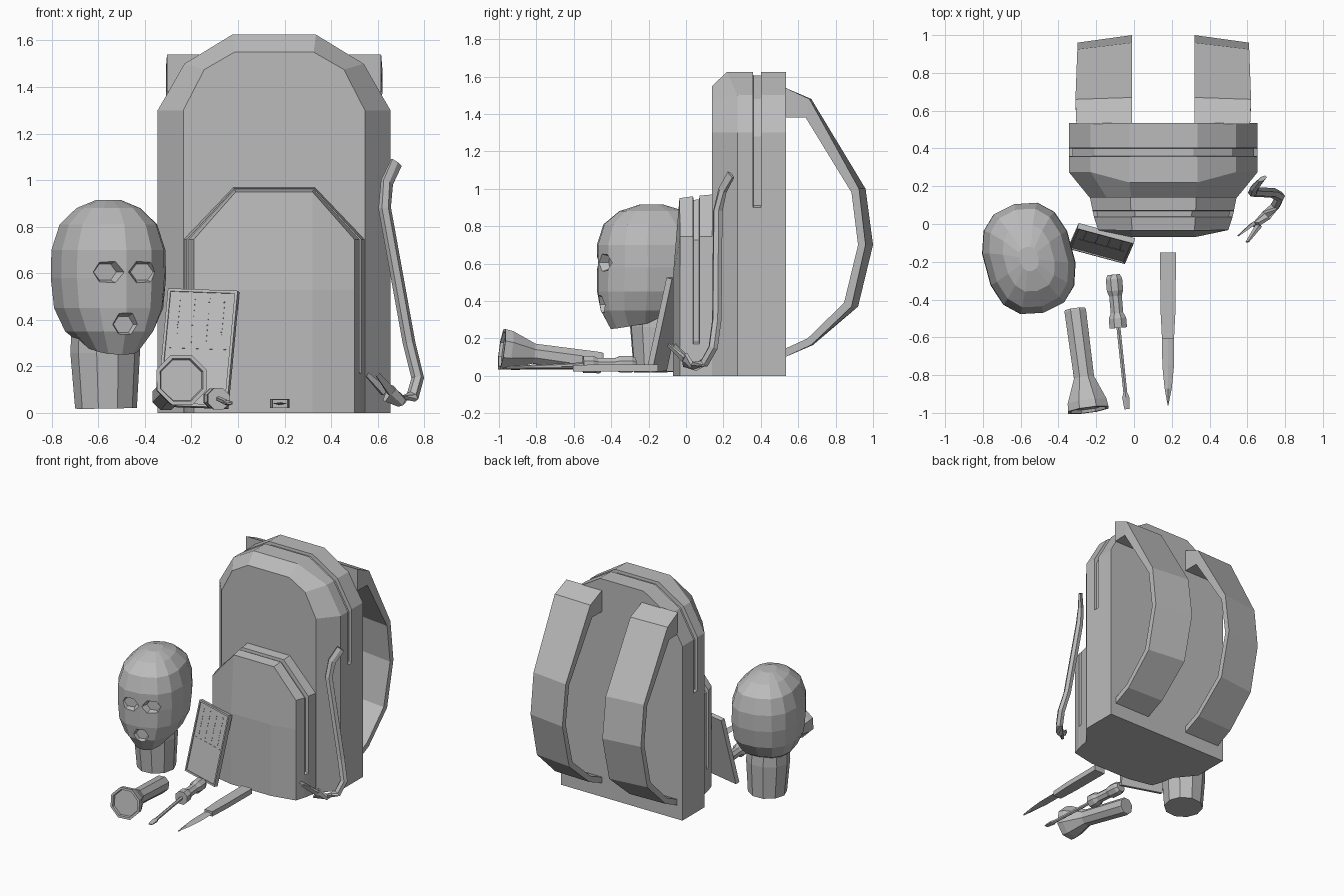
import bpy, bmesh, math
from mathutils import Vector, Matrix

if "Cube" in bpy.data.objects:
    bpy.data.objects.remove(bpy.data.objects["Cube"])

grey = bpy.data.materials.new("plain_grey")
grey.diffuse_color = (0.5, 0.5, 0.5, 1)
grey.use_nodes = True
grey.node_tree.nodes["Principled BSDF"].inputs["Base Color"].default_value = grey.diffuse_color


def loft(name, rings, matrix=None):
    """Skin closed rings of points and cap both ends."""
    bm = bmesh.new()
    rows = [[bm.verts.new(p) for p in r] for r in rings]
    n = len(rows[0])
    for a, b in zip(rows, rows[1:]):
        for i in range(n):
            j = (i + 1) % n
            bm.faces.new((a[i], a[j], b[j], b[i]))
    bm.faces.new(rows[0][::-1])
    bm.faces.new(rows[-1])
    bmesh.ops.recalc_face_normals(bm, faces=bm.faces)
    if matrix:
        bm.transform(matrix)
    me = bpy.data.meshes.new(name)
    bm.to_mesh(me)
    bm.free()
    me.materials.append(grey)
    ob = bpy.data.objects.new(name, me)
    bpy.context.collection.objects.link(ob)
    return ob


def ring(n, rx, ry, z, start=0.0):
    """Regular polygon in local xy at height z."""
    return [(rx * math.cos(start + 2 * math.pi * i / n),
             ry * math.sin(start + 2 * math.pi * i / n), z) for i in range(n)]


def spindle(name, a, b, profile, n):
    """Turned part from a to b; profile = (distance along axis, radius x, radius y)."""
    a, b = Vector(a), Vector(b)
    m = Matrix.Translation(a) @ (b - a).to_track_quat('Z', 'Y').to_matrix().to_4x4()
    length = (b - a).length
    return loft(name, [ring(n, rx, ry, t * length, math.pi / n) for t, rx, ry in profile], m)


def sweep(name, path, sizes, n):
    """Polygon section carried along a path."""
    pts = [Vector(p) for p in path]
    rings = []
    for i, p in enumerate(pts):
        d = (pts[min(i + 1, len(pts) - 1)] - pts[max(i - 1, 0)]).normalized()
        side = Vector((0.8, 0.6, 0))
        u = (side - d * side.dot(d)).normalized()
        v = d.cross(u)
        w, h = sizes[i]
        rings.append([p + u * x + v * y for x, y, _ in ring(n, w, h, 0, math.pi / n)])
    return loft(name, rings)


def box(name, size, centre, matrix):
    x, y, z = (s / 2 for s in size)
    rings = [[(sx * x, sy * y, h) for sx, sy in ((-1, -1), (1, -1), (1, 1), (-1, 1))] for h in (-z, z)]
    return loft(name, rings, matrix @ Matrix.Translation(centre))


CX = 0.155  # centre line of the bag


def arch(half, y, groove=0.0, from_z=9, top_y=None):
    """Mirrored arch outline at depth y, pulled in above from_z for a zip groove."""
    pts = [(x - (groove if z > from_z else 0), z - (groove if z > 1.05 * from_z + 0.05 else 0), z)
           for x, z in half]
    last = len(pts) - 1
    right = [(CX + x, top_y if top_y is not None and i == last else y, z)
             for i, (x, z, _) in enumerate(pts)]
    return right + [(2 * CX - x, yy, z) for x, yy, z in reversed(right)]


# main compartment with zip groove
full = [(0.5, 0), (0.5, 0.9), (0.5, 0.91), (0.5, 1.30), (0.385, 1.50), (0.18, 1.625)]
front = [(0.39, 0), (0.39, 0.9), (0.39, 0.91), (0.39, 1.30), (0.30, 1.475), (0.17, 1.55)]
loft("bag_body", [arch(full, 0.535), arch(full, 0.402), arch(full, 0.40, 0.02, 0.905),
                  arch(full, 0.36, 0.02, 0.905), arch(full, 0.358),
                  arch(full, 0.275, top_y=0.22), arch(front, 0.14)])

# front pocket with zip groove
def pocket_half(t):
    w = 0.39 - 0.045 * t
    z = 0.97 - 0.02 * t
    return [(w, 0), (w, 0.17), (w, 0.18), (w, 0.745), (0.175 - 0.01 * t, z)]

loft("front_pocket", [arch(pocket_half(t), y, g, 0.175) for y, t, g in
                      ((0.15, 0, 0), (0.072, 0.35, 0), (0.07, 0.35, 0.02), (0.04, 0.5, 0.02),
                       (0.038, 0.5, 0), (-0.03, 1, 0))])

# gently bowed panel on the pocket front
loft("pocket_panel", [[(CX + x, a, 0), (CX + x, b, 0.53), (CX + x, c, top),
                       (CX + x, -0.025, top), (CX + x, -0.025, 0)]
                      for x, a, b, c, top in ((-0.345, -0.032, -0.032, -0.031, 0.745),
                                              (-0.165, -0.07, -0.07, -0.035, 0.95),
                                              (0.165, -0.07, -0.07, -0.035, 0.95),
                                              (0.345, -0.032, -0.032, -0.031, 0.745))])

# shoulder straps: outer y, z, inner y, z, outer edge x, tilt
strap = [(0.53, 1.54, 0.53, 1.38, 0.46, 0), (0.67, 1.48, 0.65, 1.38, 0.465, 0.01),
         (0.96, 1.00, 0.92, 0.98, 0.455, 0.035), (1.00, 0.70, 0.96, 0.70, 0.455, 0.04),
         (0.92, 0.37, 0.88, 0.39, 0.455, 0.035), (0.68, 0.165, 0.66, 0.20, 0.455, 0.01),
         (0.53, 0.10, 0.53, 0.145, 0.455, 0)]
for side, s in (("left", -1), ("right", 1)):
    loft("shoulder_strap_" + side,
         [[(CX + s * 0.165, yo, zo), (CX + s * xo, yo - k, zo),
           (CX + s * xo, yi - k, zi), (CX + s * 0.165, yi, zi)]
          for yo, zo, yi, zi, xo, k in strap])

# masked head, turned a little to the right
turn = Matrix.Translation((-0.557, -0.18, 0)) @ Matrix.Rotation(math.radians(15), 4, 'Z')


def head_ring(z, w, f, b):
    out = []
    for i in range(14):
        a = 2 * math.pi * (i + 0.5) / 14
        c, s = math.cos(a), math.sin(a)
        c, s = (math.copysign(abs(v) ** 0.82, v) for v in (c, s))
        # underside of the jaw drops toward the chin
        out.append((w * c, s * (b if s > 0 else f), z - (0.04 * max(-s, 0) if z < 0.31 else 0)))
    return out


head = loft("masked_head", [head_ring(*r) for r in (
    (0.29, 0.11, 0.23, 0.10), (0.35, 0.18, 0.285, 0.20), (0.45, 0.225, 0.30, 0.27),
    (0.58, 0.238, 0.30, 0.295), (0.70, 0.235, 0.30, 0.295), (0.81, 0.20, 0.265, 0.265),
    (0.88, 0.13, 0.18, 0.18), (0.915, 0.05, 0.07, 0.06))], turn)

# eye and mouth openings
cutters = []
for x, z, w, h in ((-0.082, 0.605, 0.078, 0.06), (0.082, 0.605, 0.078, 0.06), (0, 0.38, 0.068, 0.062)):
    rings = [[(x + px * k, y, z + pz * k) for px, pz, _ in ring(6, w, h, 0)]
             for y, k in ((-0.36, 1.3), (-0.25, 0.65))]
    cut = loft("opening_cutter", rings, turn)
    mod = head.modifiers.new("opening", 'BOOLEAN')
    mod.operation, mod.object = 'DIFFERENCE', cut
    cutters.append(cut)
bpy.context.view_layer.update()
dg = bpy.context.evaluated_depsgraph_get()
carved = bpy.data.meshes.new_from_object(head.evaluated_get(dg))
head.modifiers.clear()
head.data = carved
for cut in cutters:
    bpy.data.objects.remove(cut)

spindle("neck", (-0.567, -0.15, 0.02), (-0.573, -0.155, 0.42),
        [(0, 0.133, 0.133), (0.6, 0.15, 0.15), (1, 0.14, 0.14)], 10)

# crowbar leaning on the bag's side
bar = [(0.68, 0.24, 1.075), (0.64, 0.195, 0.99), (0.63, 0.17, 0.88), (0.735, 0.165, 0.30),
       (0.772, 0.145, 0.15), (0.75, 0.10, 0.07), (0.70, 0.045, 0.05), (0.645, -0.005, 0.085)]
sweep("crowbar", bar, [(0.032, 0.012), (0.03, 0.02)] + [(0.028, 0.026)] * 4 + [(0.03, 0.022), (0.045, 0.018)], 6)
for name, a, b in (("left", (0.63, 0.0, 0.09), (0.555, -0.06, 0.165)),
                   ("right", (0.66, -0.01, 0.09), (0.6, -0.095, 0.165))):
    sweep("crowbar_claw_" + name, [a, b], [(0.025, 0.014), (0.014, 0.005)], 4)

# tablet leaning on the pocket
tab = (Matrix.Translation((-0.17, -0.10, 0.275)) @ Matrix.Rotation(math.radians(-15), 4, 'Z')
       @ Matrix.Rotation(math.radians(2), 4, 'Y') @ Matrix.Rotation(math.radians(-13), 4, 'X'))
box("tablet_body", (0.31, 0.024, 0.515), (0, 0, 0), tab)
for s in (-1, 1):
    box("tablet_frame_side", (0.012, 0.008, 0.515), (s * 0.149, -0.015, 0), tab)
    box("tablet_frame_end", (0.29, 0.008, 0.012), (0, -0.015, s * 0.2515), tab)
box("tablet_line", (0.25, 0.003, 0.005), (0, -0.0125, 0.0), tab)
for c in range(4):
    for r in range(8):
        box("tablet_mark", (0.006, 0.003, 0.016), (-0.10 + c * 0.066, -0.0125, 0.03 + r * 0.026), tab)

# torch with a flared octagonal head
spindle("torch", (-0.312, -0.452, 0.068), (-0.242, -0.985, 0.142),
        [(0, 0.058, 0.058), (0.02, 0.062, 0.062), (0.68, 0.058, 0.058), (0.92, 0.112, 0.112),
         (1, 0.117, 0.117), (1, 0.10, 0.10), (0.97, 0.095, 0.095)], 8)

# screwdriver
spindle("screwdriver_handle", (-0.108, -0.268, 0.062), (-0.083, -0.55, 0.06),
        [(0, 0.035, 0.035), (0.08, 0.047, 0.047), (0.3, 0.047, 0.047), (0.4, 0.036, 0.036),
         (0.72, 0.036, 0.036), (0.82, 0.05, 0.05), (1, 0.05, 0.05)], 8)
spindle("screwdriver_shaft", (-0.083, -0.54, 0.06), (-0.037, -0.98, 0.04),
        [(0, 0.012, 0.012), (0.8, 0.012, 0.012), (0.86, 0.022, 0.012), (1, 0.016, 0.004)], 6)

# knife: tapered handle and pointed blade
loft("knife_handle", [[(0.18 - w, y, 0.022), (0.18 + w, y, 0.022), (0.18 + w, y, z), (0.18 - w, y, z)]
                      for y, w, z in ((-0.15, 0.042, 0.06), (-0.45, 0.04, 0.06), (-0.605, 0.032, 0.058))])
loft("knife_blade", [[(l, y, 0.04), ((l + r) / 2, y, 0.034), (r, y, 0.04), ((l + r) / 2, y, 0.046)]
                     for y, l, r in ((-0.59, 0.148, 0.212), (-0.75, 0.150, 0.212),
                                     (-0.87, 0.162, 0.200), (-0.96, 0.178, 0.182))])
